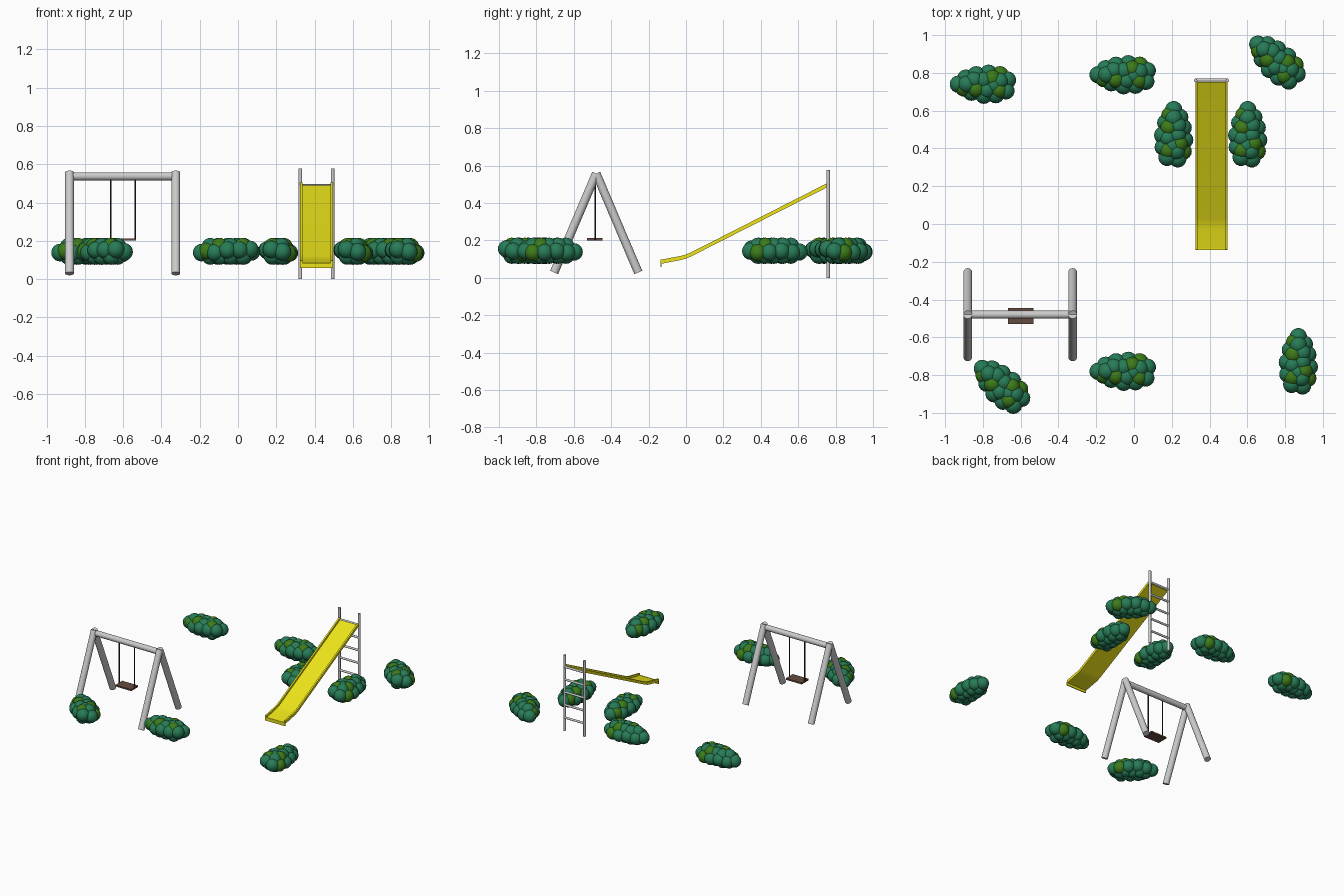
import bpy, bmesh, math, random
from mathutils import Vector, Matrix

if "Cube" in bpy.data.objects:
    bpy.data.objects.remove(bpy.data.objects["Cube"])

random.seed(4)


def material(name, rgb):
    m = bpy.data.materials.new(name)
    m.diffuse_color = (*rgb, 1)
    m.use_nodes = True
    m.node_tree.nodes["Principled BSDF"].inputs["Base Color"].default_value = m.diffuse_color
    return m


YELLOW = material("yellow", (0.85, 0.78, 0.01))
BROWN = material("brown", (0.13, 0.07, 0.05))
BLACK = material("black", (0.02, 0.02, 0.02))
LEAF = material("leaf", (0.02, 0.2, 0.095))
LEAF_LIGHT = material("leaf_light", (0.045, 0.2, 0.01))


def finish(name, bm, mats=(), smooth=True):
    bmesh.ops.recalc_face_normals(bm, faces=bm.faces)
    me = bpy.data.meshes.new(name)
    bm.to_mesh(me)
    bm.free()
    ob = bpy.data.objects.new(name, me)
    bpy.context.collection.objects.link(ob)
    for m in mats:
        me.materials.append(m)
    if smooth:
        bpy.ops.object.select_all(action='DESELECT')
        ob.select_set(True)
        bpy.context.view_layer.objects.active = ob
        bpy.ops.object.shade_smooth_by_angle(angle=math.radians(40))
    return ob


def rod(name, a, b, r, mats=(), sides=24):
    a, b = Vector(a), Vector(b)
    d = b - a
    mat = Matrix.Translation((a + b) / 2) @ d.to_track_quat('Z', 'Y').to_matrix().to_4x4()
    bm = bmesh.new()
    bmesh.ops.create_cone(bm, cap_ends=True, segments=sides, radius1=r, radius2=r,
                          depth=d.length, matrix=mat)
    return finish(name, bm, mats)


def box(name, center, size, mats=()):
    bm = bmesh.new()
    bmesh.ops.create_cube(bm, size=1, matrix=Matrix.Translation(center) @ Matrix.Diagonal((*size, 1)))
    return finish(name, bm, mats, False)


# Swing frame: two A-shaped leg pairs and a top bar
SY = -0.48
for side, x in (("left", -0.88), ("right", -0.325)):
    for end, s in (("front", -1), ("back", 1)):
        rod(f"swing_{end}_{side}_leg", (x, SY + s * 0.225, 0.029), (x, SY, 0.558), 0.023)
rod("swing_top_bar", (-0.88, SY, 0.537), (-0.325, SY, 0.537), 0.021)

# Swing seat and ropes
box("swing_seat", (-0.6, -0.487, 0.207), (0.134, 0.083, 0.012), [BROWN])
for side, x in (("left", -0.664), ("right", -0.536)):
    rod(f"swing_{side}_rope", (x, -0.485, 0.203), (x, -0.485, 0.535), 0.0045, [BLACK], 10)

# Ladder: two poles with rungs
CX = 0.41
for side, s in (("left", -1), ("right", 1)):
    rod(f"ladder_{side}_pole", (CX + s * 0.084, 0.76, 0), (CX + s * 0.084, 0.76, 0.578), 0.0095)
for i in range(5):
    z = 0.1 + i * 0.097
    rod(f"ladder_rung_{i + 1}", (CX - 0.084, 0.762, z), (CX + 0.084, 0.762, z), 0.008, sides=16)

# Slide: U-shaped section swept along the side profile
path = [(0.752, 0.483), (0.03, 0.116), (0.0, 0.103), (-0.03, 0.095), (-0.135, 0.075)]
section = [(-0.085, 0), (0.085, 0), (0.085, 0.022), (0.073, 0.022),
           (0.073, 0.007), (-0.073, 0.007), (-0.073, 0.022), (-0.085, 0.022)]
bm = bmesh.new()
rings = [[bm.verts.new((CX + x, y, z + h)) for x, h in section] for y, z in path]
for r0, r1 in zip(rings, rings[1:]):
    for i in range(8):
        j = (i + 1) % 8
        bm.faces.new((r0[i], r0[j], r1[j], r1[i]))
bm.faces.new(rings[0])
bm.faces.new(rings[-1])
finish("slide_chute", bm, [YELLOW])
box("slide_end_lip", (CX, -0.134, 0.071), (0.17, 0.007, 0.026), [YELLOW])

# Bush: overlapping leaf balls, an outer ring plus upper and lower layers
outer = [(-0.13, 0), (-0.09, 0.032), (-0.035, 0.05), (0.03, 0.058), (0.09, 0.05), (0.13, 0.022),
         (0.122, -0.035), (0.068, -0.055), (0.005, -0.058), (-0.06, -0.042), (-0.1, -0.02)]
inner = [(-0.085, 0), (-0.045, 0.022), (-0.035, -0.025), (0.005, 0.02), (0.02, -0.03),
         (0.05, 0.03), (0.06, -0.005), (0.09, 0.015), (0.085, -0.03)]
balls = [(x, y, random.uniform(-0.012, 0.012)) for x, y in outer]
balls += [(x, y, s * 0.024) for x, y in inner for s in (-1, 1)]
bm = bmesh.new()
for k, c in enumerate(balls):
    res = bmesh.ops.create_uvsphere(bm, u_segments=18, v_segments=12, radius=0.046,
                                    matrix=Matrix.Translation(c))
    for f in {f for v in res["verts"] for f in v.link_faces}:
        f.material_index = 1 if k % 6 == 4 else 0
first = finish("bush_1", bm, [LEAF, LEAF_LIGHT])

# Bush copies: x, y, turn in degrees
places = [(-0.8, 0.74, 0), (-0.06, 0.79, 0), (0.752, 0.865, -42), (0.21, 0.475, -90),
          (0.602, 0.475, -90), (-0.06, -0.78, 0), (-0.706, -0.852, -42), (0.87, -0.727, -90)]
for i, (x, y, turn) in enumerate(places):
    ob = first
    if i:
        ob = first.copy()
        ob.name = f"bush_{i + 1}"
        bpy.context.collection.objects.link(ob)
    ob.location = (x, y, 0.145)
    ob.rotation_euler.z = math.radians(turn)
